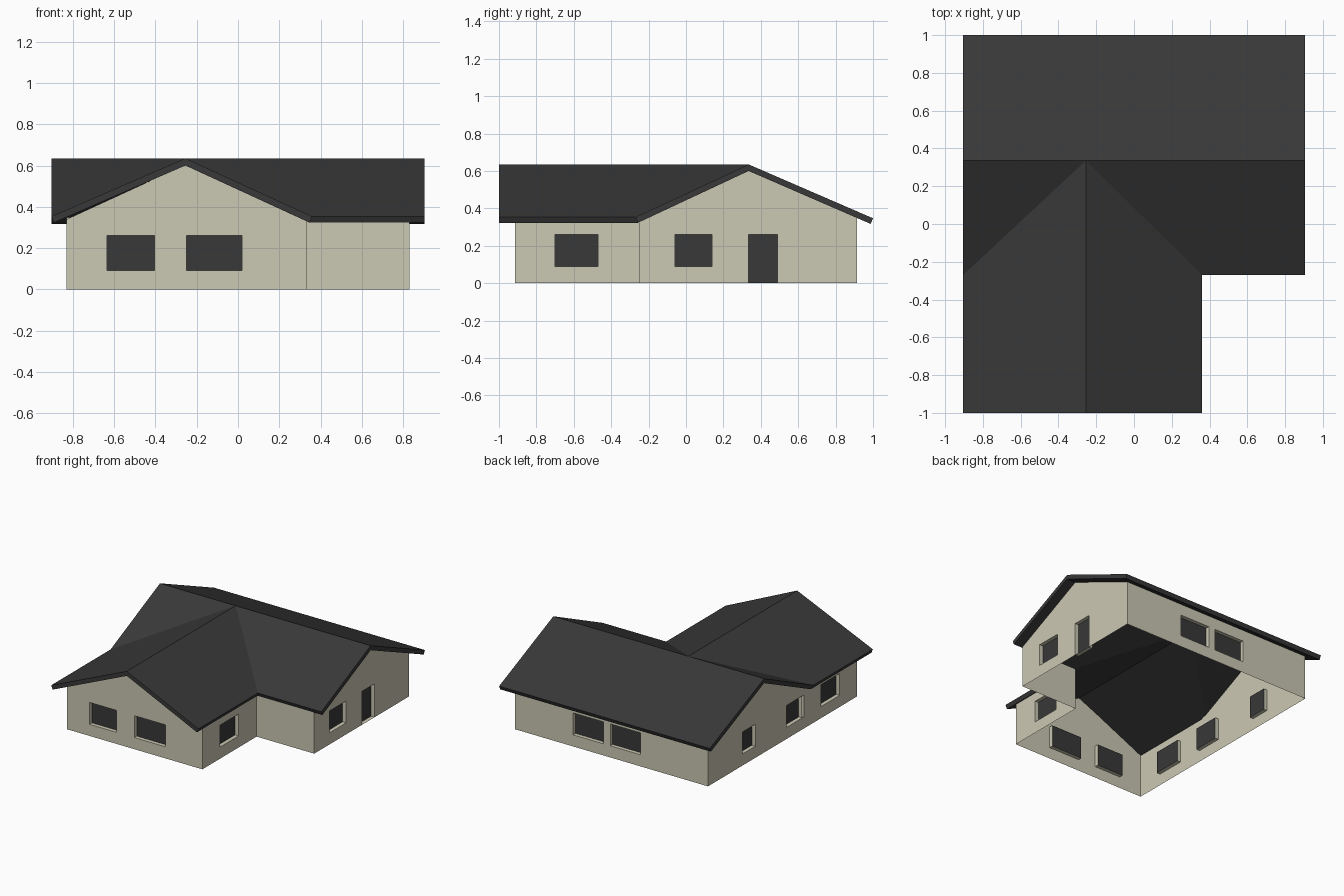
import bpy, bmesh

if "Cube" in bpy.data.objects:
    bpy.data.objects.remove(bpy.data.objects["Cube"])

def material(name, rgb):
    m = bpy.data.materials.new(name)
    m.diffuse_color = (*rgb, 1)
    m.use_nodes = True
    m.node_tree.nodes["Principled BSDF"].inputs["Base Color"].default_value = m.diffuse_color
    return m

CREAM = material("cream_wall", (0.60, 0.58, 0.45))
CHARCOAL = material("charcoal", (0.040, 0.040, 0.040))

RX, RY = -0.255, 0.335          # ridge lines of the front wing and the main wing
DEPTH = 0.03                    # window and door recess

def make_object(name, quads, mat):
    """Object from a list of polygons, welded, flat shaded."""
    bm = bmesh.new()
    for q in quads:
        bm.faces.new([bm.verts.new(p) for p in q])
    bmesh.ops.remove_doubles(bm, verts=bm.verts, dist=0.0005)
    me = bpy.data.meshes.new(name)
    bm.to_mesh(me)
    bm.free()
    me.materials.append(mat)
    ob = bpy.data.objects.new(name, me)
    bpy.context.collection.objects.link(ob)
    return ob

def underside(x, y):
    """Height of the wall top, just inside the roof slab."""
    main = 0.60 - (0.435 if y > RY else 0.46) * abs(y - RY)
    wing = 0.60 - 0.46 * abs(x - RX) if y < RY else 0
    return max(main, wing) + 0.004

walls, windows, doors = [], [], []

def wall(a, b, openings=(), knots=()):
    """Wall from a to b (outside on the right), openings are (lo, hi, z0, z1) along its axis."""
    ax = 0 if a[1] == b[1] else 1
    sign = 1 if b[ax] > a[ax] else -1
    inward = (0, sign) if ax == 0 else (-sign, 0)

    def pt(t, z, d=0):
        p = [a[0], a[1], z]
        p[ax] = t
        p[0] += inward[0] * d
        p[1] += inward[1] * d
        return tuple(p)

    def top(t):
        x, y, _ = pt(t, 0)
        return underside(x, y)

    ts = {a[ax], b[ax], *knots}
    for o in openings:
        ts |= {o[0], o[1]}
    ts = sorted(ts, reverse=sign < 0)
    for s, e in zip(ts, ts[1:]):
        mid = (s + e) / 2
        hole = next((o for o in openings if o[0] < mid < o[1]), None)
        low = 0
        if hole:
            _, _, z0, z1 = hole
            if z0 > 0:
                walls.append([pt(s, 0), pt(e, 0), pt(e, z0), pt(s, z0)])
            # reveals around the recess, then the pane at its back
            ring = [(s, z0), (e, z0), (e, z1), (s, z1)]
            for (t1, h1), (t2, h2) in zip(ring, ring[1:] + ring[:1]):
                walls.append([pt(t1, h1), pt(t2, h2), pt(t2, h2, DEPTH), pt(t1, h1, DEPTH)])
            pane = [pt(t, h, DEPTH) for t, h in ring]
            (windows if z0 > 0 else doors).append(pane)
            low = z1
        walls.append([pt(s, low), pt(e, low), pt(e, top(e)), pt(s, top(s))])

def win(lo, hi):
    return (lo, hi, 0.09, 0.26)

# Outer walls, counter-clockwise around the L-shaped plan
wall((-0.83, -0.915), (0.335, -0.915), [win(-0.635, -0.405), win(-0.25, 0.02)], [RX])
wall((0.335, -0.915), (0.335, -0.25), [win(-0.70, -0.47)])
wall((0.335, -0.25), (0.83, -0.25))
wall((0.83, -0.25), (0.83, 0.915), [win(-0.06, 0.14), (0.335, 0.49, 0.0, 0.26)], [RY])
wall((0.83, 0.915), (-0.83, 0.915), [win(0.07, 0.33), win(-0.25, 0.01)])
wall((-0.83, 0.915), (-0.83, -0.915),
     [win(0.3351, 0.49), win(-0.26, -0.05), win(-0.70, -0.47)], [RY, -0.24])
make_object("walls", walls, CREAM)
make_object("window_panes", windows, CHARCOAL)
make_object("door", doors, CHARCOAL)

# Roof slab: two crossing gables, upper and lower skin with square-cut eaves
R, E, B = 0.635, 0.353, 0.347   # ridge, eave and back eave heights
S, T = 0.013, 0.03              # eave inset and drop of the lower skin
# each corner: x, y, z, inset of the lower skin in x and y
corners = [
    (-0.905, -1, E, S, 0), (RX, -1, R, 0, 0), (0.36, -1, E, -S, 0),
    (0.36, -0.27, E, -S, S), (0.905, -0.27, E, 0, S), (0.905, RY, R, 0, 0),
    (0.905, 1, B, 0, -S), (-0.905, 1, B, 0, -S), (-0.905, RY, R, 0, 0),
    (-0.905, -0.27, E, S, S), (RX, RY, R, 0, 0)]
upper = [c[:3] for c in corners]
lower = [(x + dx, y + dy, z - (0.035 if z == R else T)) for x, y, z, dx, dy in corners]
slopes = [(0, 1, 10, 9), (1, 2, 3, 10), (10, 3, 4, 5), (9, 10, 8), (10, 5, 6, 7, 8)]
roof = [[upper[i] for i in f] for f in slopes]
roof += [[lower[i] for i in reversed(f)] for f in slopes]
for i in range(10):             # fascia around the outline
    j = (i + 1) % 10
    roof.append([upper[j], upper[i], lower[i], lower[j]])
make_object("roof", roof, CHARCOAL)
